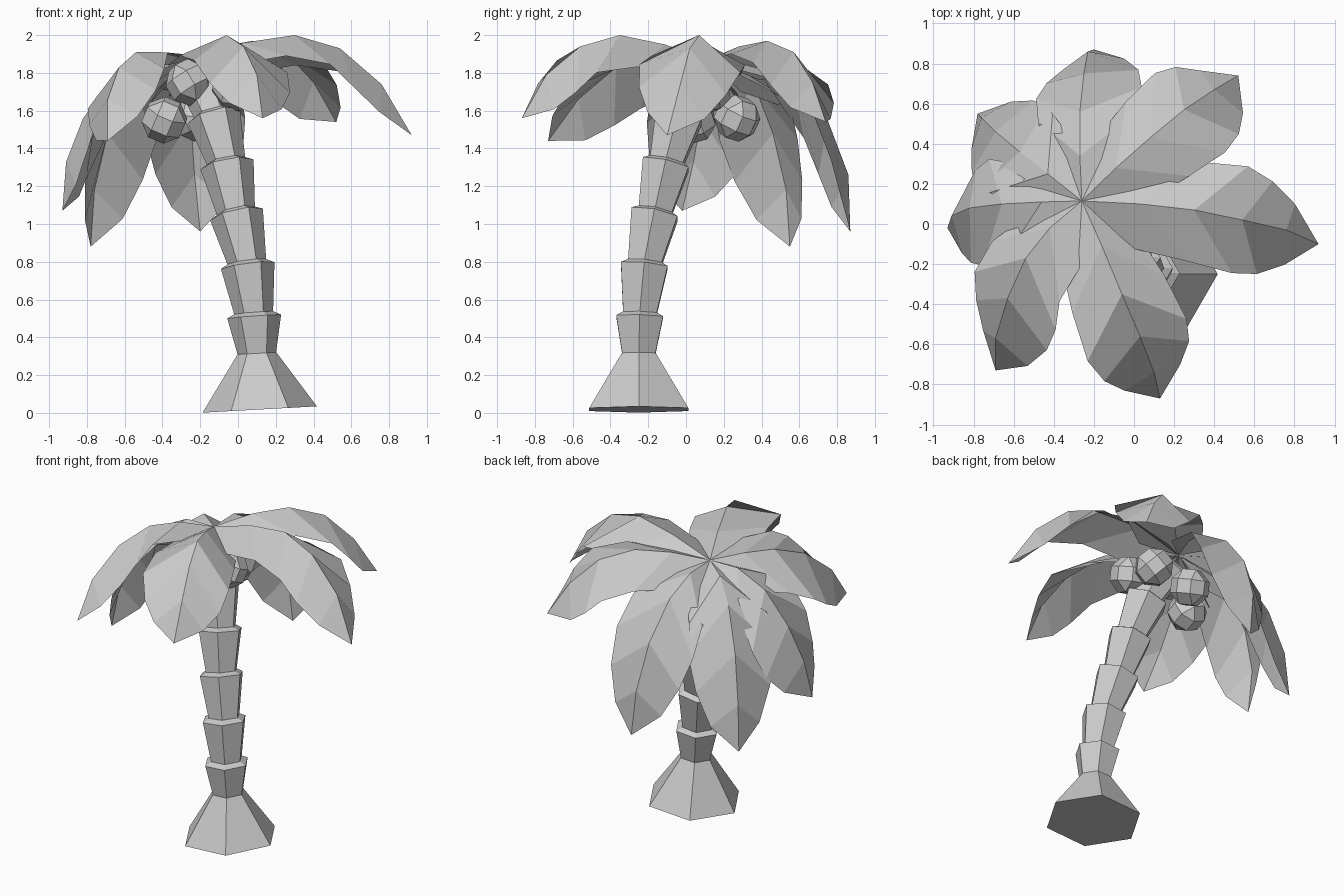
import bpy, bmesh, math
from mathutils import Vector

cube = bpy.data.objects.get("Cube")
if cube:
    bpy.data.objects.remove(cube, do_unlink=True)

# One flat grey for the whole tree
grey = bpy.data.materials.new("plain_grey")
grey.use_nodes = True
colour = (0.6, 0.6, 0.6, 1)
grey.diffuse_color = colour
grey.node_tree.nodes["Principled BSDF"].inputs["Base Color"].default_value = colour


def make_object(name, bm, normals=True):
    if normals:
        bmesh.ops.recalc_face_normals(bm, faces=bm.faces)
    mesh = bpy.data.meshes.new(name)
    bm.to_mesh(mesh)
    bm.free()
    mesh.materials.append(grey)
    obj = bpy.data.objects.new(name, mesh)
    bpy.context.collection.objects.link(obj)
    return obj


def hex_ring(bm, centre, axis, radius):
    """Six-sided ring across the given axis, with corners along x."""
    side = Vector((0, 1, 0)).cross(axis).normalized()
    back = axis.cross(side)
    ring = []
    for i in range(6):
        a = math.radians(60 * i)
        ring.append(bm.verts.new(centre + radius * (side * math.cos(a) + back * math.sin(a))))
    return ring


def loft(name, sections):
    bm = bmesh.new()
    rings = [hex_ring(bm, *s) for s in sections]
    for low, high in zip(rings, rings[1:]):
        for i in range(6):
            j = (i + 1) % 6
            bm.faces.new((low[i], low[j], high[j], high[i]))
    bm.faces.new(rings[0][::-1])
    bm.faces.new(rings[-1])
    return make_object(name, bm)


# Leaning trunk: a flared foot and stacked tapering segments
joints = [Vector(p) for p in (
    (0.1, -0.25, 0.315), (0.085, -0.245, 0.52), (0.05, -0.22, 0.79),
    (-0.01, -0.165, 1.06), (-0.06, -0.105, 1.325), (-0.13, -0.035, 1.58),
    (-0.22, 0.075, 1.8))]
foot_axis = Vector((-0.055, 0, 1)).normalized()
loft("trunk_foot", [(Vector((0.115, -0.25, 0.018)), foot_axis, 0.303),
                    (joints[0], foot_axis, 0.103)])
for n, (low, high) in enumerate(zip(joints, joints[1:])):
    axis = (high - low).normalized()
    last = n == len(joints) - 2
    loft(f"trunk_segment_{n + 1}", [
        (low - axis * 0.01, axis, 0.1),
        (high - axis * 0.01, axis, 0.12 if last else 0.143),
        (high + axis * 0.012, axis, 0.1)])

# Coconuts: faceted balls under the crown
for n, centre in enumerate(((-0.39, 0.04, 1.55), (-0.22, 0.27, 1.56), (-0.06, 0.12, 1.71),
                            (-0.02, -0.07, 1.72), (-0.26, -0.02, 1.75))):
    bm = bmesh.new()
    bmesh.ops.create_cube(bm, size=0.22)
    bmesh.ops.bevel(bm, geom=bm.edges[:], offset=0.066, segments=1,
                    affect='EDGES', profile=0.5)
    for v in bm.verts:
        v.co = v.co.normalized() * 0.125
    nut = make_object(f"coconut_{n + 1}", bm)
    nut.location = centre
    nut.rotation_euler = (0.3 + n, 0.4, 0.5 * n)

# Fronds: folded sheets whose wings sweep forward and down from an arching midrib
CROWN = Vector((-0.26, 0.115, 1.87))
WIDTHS = (0.2, 0.25, 0.27, 0.235, 0.155)
SWEEP, DROP = 0.9, 0.6
# name: (roll, midrib points)
FRONDS = {
    "right": (0.08, ((0.03, 0.1, 1.96), (0.3, 0.07, 2), (0.54, 0.02, 1.93),
                     (0.76, -0.03, 1.74), (0.92, -0.1, 1.47))),
    "front": (0.12, ((-0.16, -0.11, 1.95), (-0.06, -0.35, 2), (0.03, -0.56, 1.94),
                     (0.1, -0.74, 1.79), (0.13, -0.87, 1.56))),
    "front_left": (-0.45, ((-0.42, -0.02, 1.91), (-0.54, -0.17, 1.91), (-0.63, -0.37, 1.83),
                           (-0.69, -0.57, 1.66), (-0.69, -0.73, 1.44))),
    "left": (-0.3, ((-0.46, 0.11, 1.87), (-0.66, 0.1, 1.77), (-0.82, 0.08, 1.56),
                    (-0.91, 0.04, 1.33), (-0.93, -0.02, 1.07))),
    "back_left": (0, ((-0.43, 0.25, 1.86), (-0.57, 0.36, 1.74), (-0.69, 0.46, 1.48),
                      (-0.76, 0.53, 1.18), (-0.78, 0.55, 0.88))),
    "back": (0.28, ((-0.27, 0.34, 1.87), (-0.27, 0.56, 1.78), (-0.25, 0.75, 1.55),
                    (-0.23, 0.86, 1.26), (-0.2, 0.87, 0.96))),
    "back_right": (0.22, ((-0.09, 0.28, 1.94), (0.08, 0.43, 1.97), (0.25, 0.57, 1.91),
                          (0.4, 0.67, 1.75), (0.52, 0.74, 1.54))),
}
for name, (roll, points) in FRONDS.items():
    rib = [CROWN] + [Vector(p) for p in points]
    reach = rib[-1] - CROWN
    across = Vector((-reach.y, reach.x, 0)).normalized()
    bm = bmesh.new()
    rows = []
    for i, w in enumerate(WIDTHS):
        p = rib[i]
        along = (rib[i + 1] - rib[max(i - 1, 0)]).normalized()
        side = (across - along * across.dot(along)).normalized()
        side = (side - along.cross(side) * roll).normalized()
        up = along.cross(side)
        right, left = [bm.verts.new(p + w * (side * s + along * SWEEP - up * DROP))
                       for s in (-1, 1)]
        rows.append((right, bm.verts.new(p), left))
    tip = bm.verts.new(rib[-1])
    rows.append((tip, tip, tip))
    for a, b in zip(rows, rows[1:]):
        for k in (0, 1):
            corners = list(dict.fromkeys((a[k], b[k], b[k + 1], a[k + 1])))
            bm.faces.new(corners)
    make_object(f"frond_{name}", bm, normals=False)
